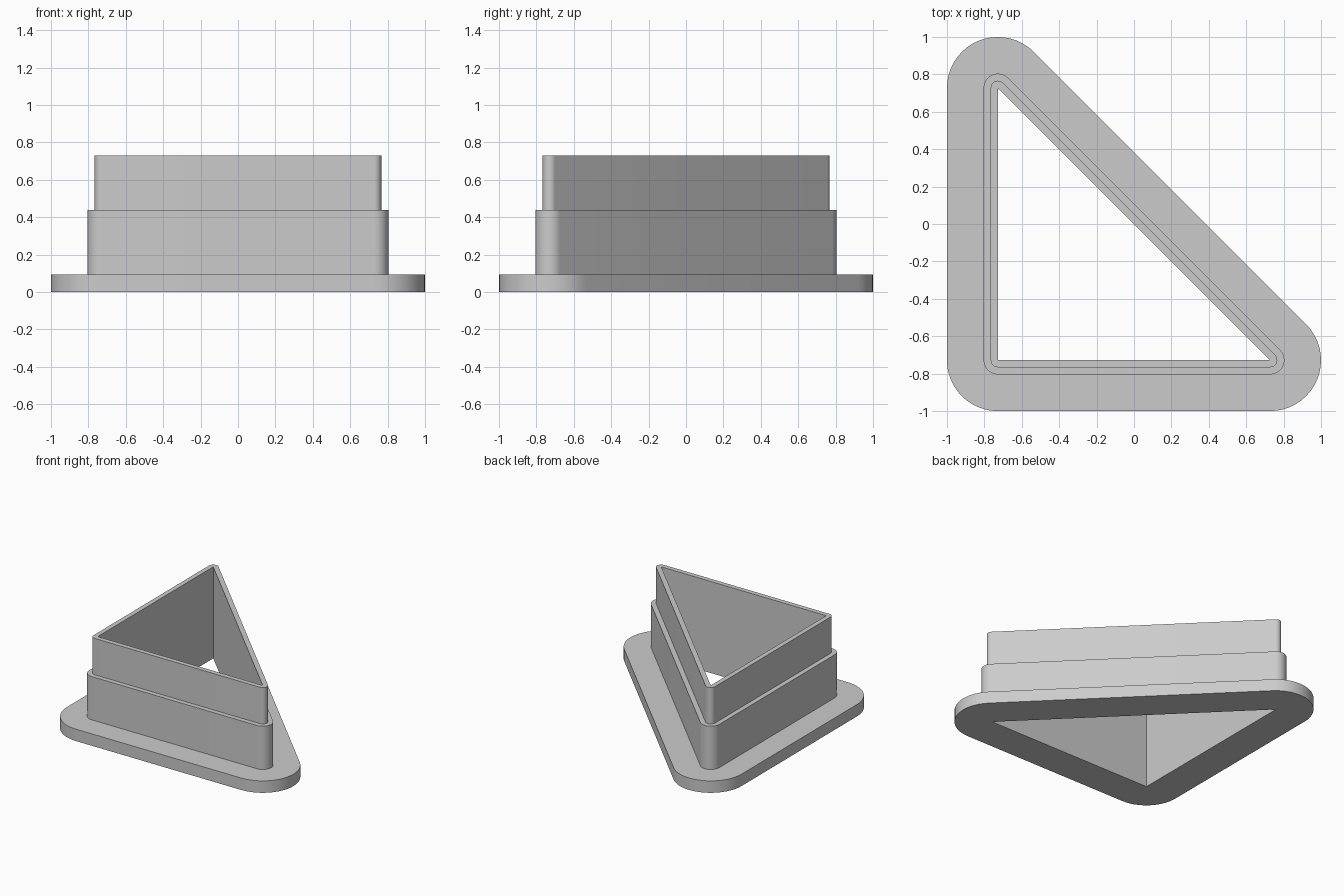
import bpy
import bmesh
from math import cos, sin, radians

# Remove the default cube
cube = bpy.data.objects.get("Cube")
if cube:
    bpy.data.objects.remove(cube, do_unlink=True)

HALF = 0.728          # half the leg of the triangular opening
STEPS = 18            # segments in each rounded corner
FLANGE, WALL, BLADE = 0.272, 0.076, 0.038   # outward offsets
Z_FLANGE, Z_WALL, Z_TOP = 0.095, 0.44, 0.73

# Corner of the opening, with start and end angle of its rounding
CORNERS = [
    ((-HALF, -HALF), 180, 270),
    ((HALF, -HALF), 270, 405),
    ((-HALF, HALF), 45, 180),
]

# Outer profile from bottom to top: (offset, height)
PROFILE = [
    (FLANGE, 0), (FLANGE, Z_FLANGE),
    (WALL, Z_FLANGE), (WALL, Z_WALL),
    (BLADE, Z_WALL), (BLADE, Z_TOP),
]


def rounded_loop(bm, offset, z):
    """Triangle grown outward by offset, with round corners."""
    loop = []
    for (x, y), start, end in CORNERS:
        for i in range(STEPS + 1):
            a = radians(start + (end - start) * i / STEPS)
            loop.append(bm.verts.new((x + offset * cos(a), y + offset * sin(a), z)))
    return loop


def rim(bm, loop, inner):
    """Flat face ring between a rounded loop and the sharp opening."""
    n = len(loop)
    for i in range(n):
        j = (i + 1) % n
        a, b = inner[i // (STEPS + 1)], inner[j // (STEPS + 1)]
        bm.faces.new([loop[i], loop[j], b] + ([a] if a is not b else []))


bm = bmesh.new()

# Stepped outside: flange, wall and thin blade
loops = [rounded_loop(bm, offset, z) for offset, z in PROFILE]
for low, high in zip(loops, loops[1:]):
    for i in range(len(low)):
        j = (i + 1) % len(low)
        bm.faces.new((low[i], low[j], high[j], high[i]))

# Straight triangular opening through the middle
bottom, top = [[bm.verts.new((x, y, z)) for (x, y), _, _ in CORNERS] for z in (0, Z_TOP)]
for i in range(3):
    j = (i + 1) % 3
    bm.faces.new((bottom[j], bottom[i], top[i], top[j]))

# Underside and top rim
rim(bm, loops[0], bottom)
rim(bm, loops[-1], top)
bmesh.ops.recalc_face_normals(bm, faces=bm.faces[:])

mesh = bpy.data.meshes.new("triangle_cutter")
bm.to_mesh(mesh)
bm.free()
cutter = bpy.data.objects.new("triangle_cutter", mesh)
bpy.context.collection.objects.link(cutter)

# Plain grey plastic
grey = bpy.data.materials.new("light_grey")
grey.use_nodes = True
colour = (0.6, 0.6, 0.6, 1)
grey.diffuse_color = colour
grey.node_tree.nodes["Principled BSDF"].inputs["Base Color"].default_value = colour
mesh.materials.append(grey)

# Smooth corners, crisp edges
bpy.ops.object.select_all(action="DESELECT")
cutter.select_set(True)
bpy.context.view_layer.objects.active = cutter
bpy.ops.object.shade_smooth_by_angle(angle=radians(30))
